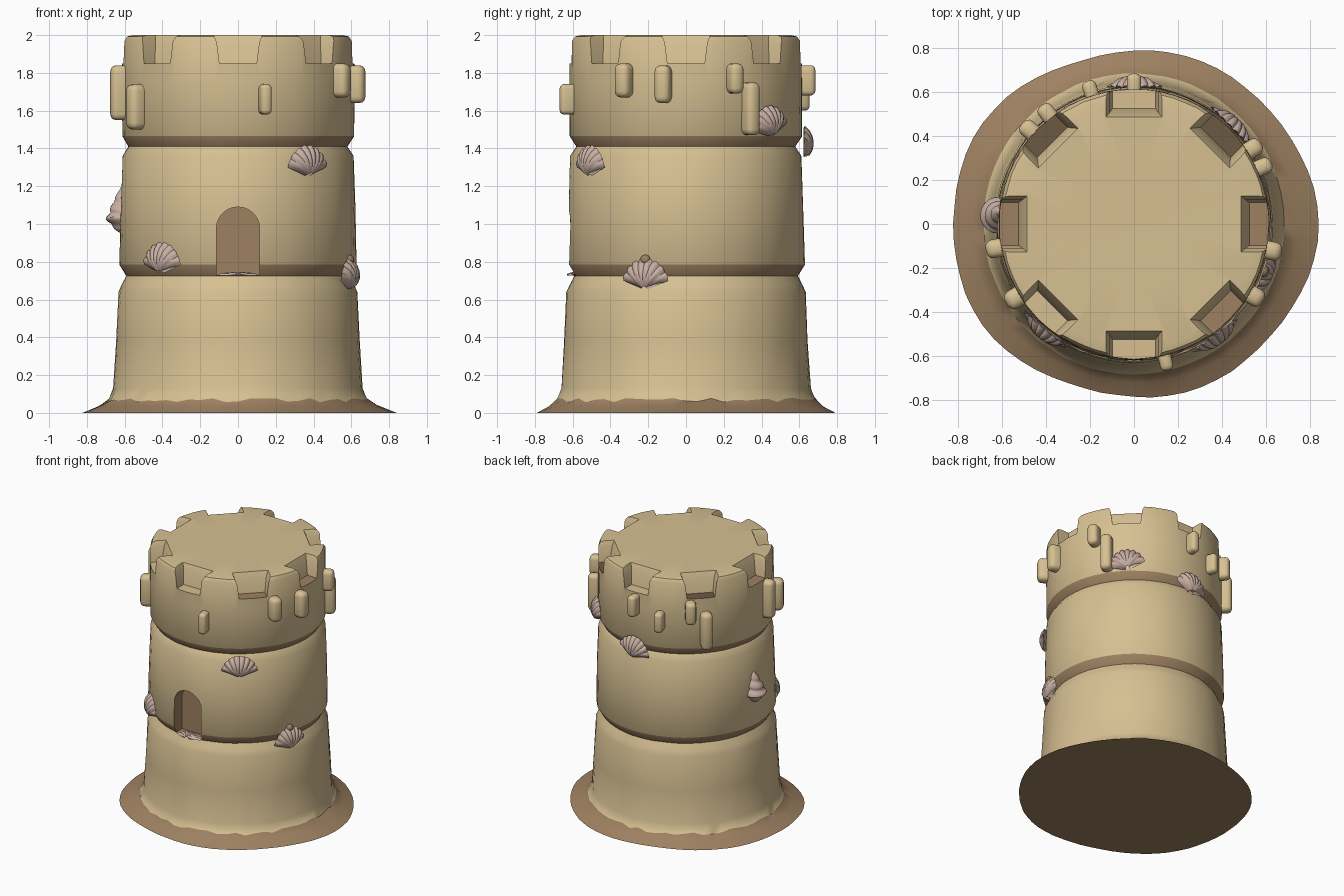
import bpy, bmesh, math, random
from mathutils import Vector

random.seed(4)
if "Cube" in bpy.data.objects:
    bpy.data.objects.remove(bpy.data.objects["Cube"], do_unlink=True)


def make_mat(name, rgb):
    m = bpy.data.materials.new(name)
    m.use_nodes = True
    m.diffuse_color = (*rgb, 1)
    m.node_tree.nodes["Principled BSDF"].inputs["Base Color"].default_value = (*rgb, 1)
    return m


SAND = make_mat("dry sand", (0.68, 0.53, 0.29))
WET = make_mat("wet sand", (0.34, 0.22, 0.12))
DARK = make_mat("dark wet sand", (0.15, 0.10, 0.055))
PINK = make_mat("pink shell", (0.58, 0.43, 0.37))
SANDS = [SAND, WET, DARK]


def activate(ob):
    bpy.ops.object.select_all(action='DESELECT')
    ob.select_set(True)
    bpy.context.view_layer.objects.active = ob


def finish(bm, name, mats, smooth=40):
    bmesh.ops.recalc_face_normals(bm, faces=bm.faces)
    me = bpy.data.meshes.new(name)
    bm.to_mesh(me)
    bm.free()
    for m in mats:
        me.materials.append(m)
    ob = bpy.data.objects.new(name, me)
    bpy.context.collection.objects.link(ob)
    if smooth:
        activate(ob)
        bpy.ops.object.shade_smooth_by_angle(angle=math.radians(smooth))
    return ob


def loft(bm, rows, closed=True):
    """Bridge rows of points with quads; returns faces row by row."""
    vs = [[bm.verts.new(p) for p in row] for row in rows]
    n = len(rows[0])
    faces = []
    for a, b in zip(vs, vs[1:]):
        faces.append([bm.faces.new((a[i], a[(i + 1) % n], b[(i + 1) % n], b[i]))
                      for i in range(n if closed else n - 1)])
    if closed:
        bm.faces.new(vs[0][::-1])
        bm.faces.new(vs[-1])
    return faces


def place(ob, deg, radius, z, roll=0, pitch=0):
    """Put an object on the wall, its local +y pointing outward."""
    a = math.radians(deg)
    ob.location = (radius * math.cos(a), radius * math.sin(a), z)
    ob.rotation_euler = (math.radians(pitch), math.radians(roll), a - math.pi / 2)


# Tower body: (radius, height, material index of the band above)
PROFILE = [(0.81, 0.0, 1), (0.735, 0.035, 1), (0.685, 0.068, 0), (0.66, 0.13, 0),
           (0.645, 0.38, 0), (0.632, 0.64, 0), (0.615, 0.68, 0), (0.592, 0.725, 1),
           (0.628, 0.785, 0), (0.622, 1.08, 0), (0.612, 1.36, 0), (0.58, 1.41, 1),
           (0.614, 1.465, 0), (0.616, 1.75, 0), (0.613, 1.97, 0), (0.60, 1.993, 0),
           (0.57, 2.0, 0), (0.3, 1.998, 0)]
SEG = 64
bm = bmesh.new()
rows = []
for k, (r, z, _) in enumerate(PROFILE):
    row = []
    for i in range(SEG):
        a = 2 * math.pi * i / SEG
        rr, zz = r + random.uniform(-0.002, 0.002), z
        if k < 2:      # uneven spread of the base
            rr += (0.022 * math.cos(2 * a) + 0.01 * math.cos(5 * a)) / (k + 1)
        if k == 2:     # ragged wet line
            zz += random.uniform(-0.012, 0.012)
        row.append((rr * math.cos(a), rr * math.sin(a), zz))
    rows.append(row)
for band, (_, _, mi) in zip(loft(bm, rows), PROFILE):
    for f in band:
        f.material_index = mi
bm.faces.ensure_lookup_table()
bm.faces[-2].material_index = 1    # underside
tower = finish(bm, "tower", SANDS, smooth=0)


def cut(cutter):
    cutter.hide_render = True
    mod = tower.modifiers.new("cut", 'BOOLEAN')
    mod.operation = 'DIFFERENCE'
    mod.solver = 'EXACT'
    mod.object = cutter
    activate(tower)
    bpy.ops.object.modifier_apply(modifier=mod.name)
    bpy.data.objects.remove(cutter, do_unlink=True)


# Battlement gaps, tapering downward
FLOORS = {0: 1, 45: 2, 135: 2, 180: 1, 315: 1}
for deg in range(0, 360, 45):
    bm = bmesh.new()
    ring = lambda w, inner, z: [(-w, inner, z), (w, inner, z), (w, 0.75, z), (-w, 0.75, z)]
    loft(bm, [ring(0.098, 0.525, 1.85), ring(0.112, 0.505, 1.96), ring(0.14, 0.475, 2.03)])
    bm.faces.ensure_lookup_table()
    for f in bm.faces:
        if f.calc_center_median().z < 1.86:
            f.material_index = FLOORS.get(deg, 0)
    gap = finish(bm, "gap_cutter", SANDS, smooth=0)
    place(gap, deg, 0, 0)
    bpy.context.view_layer.update()
    cut(gap)

# Arched doorway
arch = [(-0.115, 0.73), (0.115, 0.73)]
for i in range(13):
    a = math.pi * i / 12
    arch.append((0.115 * math.cos(a), 0.975 + 0.115 * math.sin(a)))
bm = bmesh.new()
loft(bm, [[(x, y, z) for x, z in arch] for y in (-0.8, -0.52)])
for f in bm.faces:
    f.material_index = 1
cut(finish(bm, "door_cutter", SANDS, smooth=0))
activate(tower)
bpy.ops.object.shade_smooth_by_angle(angle=math.radians(40))

# Sand drips: (angle, bottom, top, width)
DRIPS = [(190, 1.55, 1.84, 0.085), (212, 1.5, 1.74, 0.09), (-77, 1.58, 1.74, 0.06),
         (-11, 1.64, 1.84, 0.085), (-31, 1.67, 1.85, 0.085), (24, 1.69, 1.85, 0.075),
         (32.5, 1.47, 1.75, 0.08), (90, 1.68, 1.84, 0.065), (108, 1.6, 1.75, 0.065),
         (128, 1.67, 1.84, 0.075), (138, 1.47, 1.75, 0.08)]
for deg, lo, hi, w in DRIPS:
    bm = bmesh.new()
    bmesh.ops.create_cube(bm, size=1)
    bmesh.ops.scale(bm, vec=Vector((w, 0.11, hi - lo)), verts=bm.verts)
    bmesh.ops.bevel(bm, geom=bm.edges[:], offset=w * 0.38, segments=3,
                    profile=0.5, affect='EDGES')
    place(finish(bm, "sand_drip", [SAND], 60), deg, 0.63, (lo + hi) / 2)


def fan_shell(name, width=0.25, height=0.16, depth=0.05):
    """Ribbed fan with its hinge at the bottom and its rim at the top."""
    ribs, per, spread = 8, 4, math.radians(72)
    n = ribs * per
    rows = []
    for k in range(1, 9):
        t = k / 8
        row = []
        for i in range(n + 1):
            s = 2 * i / n - 1
            rib = abs(math.sin(math.pi * i / per))
            rr = t * (1 + 0.06 * rib * t)
            bulge = math.sin(math.pi * min(1, 0.08 + 0.92 * t)) ** 0.7 * (1 - s ** 4)
            row.append((rr * math.sin(s * spread) * width / 2 / math.sin(spread),
                        depth * bulge + 0.008 * rib * t,
                        rr * math.cos(s * spread) * height - height / 2))
        rows.append(row)
    bm = bmesh.new()
    loft(bm, rows, closed=False)
    bmesh.ops.holes_fill(bm, edges=[e for e in bm.edges if e.is_boundary], sides=0)
    return finish(bm, name, [PINK], 50)


# Fan shells: (angle, height, roll)
for deg, z, roll in [(-54, 1.33, 0), (-130, 0.815, 0), (-20, 0.73, 0),
                     (45, 1.54, 8), (90, 1.43, -10)]:
    place(fan_shell("fan_shell"), deg, 0.622, z, roll)
# Shell lying as a doorstep
place(fan_shell("doorstep_shell", 0.2, 0.1, 0.015), -90, 0.585, 0.728, pitch=90)

# Small peg above one fan shell
bm = bmesh.new()
bmesh.ops.create_uvsphere(bm, u_segments=12, v_segments=8, radius=0.028)
place(finish(bm, "sand_pebble", [WET], 60), -20, 0.625, 0.81)

# Spiral shell: stacked whorls, pointed at both ends
bm = bmesh.new()
rows = []
for k in range(33):
    t = k / 32
    body = 0.085 * min(1, t / 0.3) ** 0.7 * min(1, (1 - t) / 0.7) ** 0.8 + 0.003
    row = []
    for i in range(20):
        a = 2 * math.pi * i / 20
        whorl = 1 - 0.16 * abs(math.cos(math.pi * 4 * t + a / 2)) ** 4
        row.append((body * whorl * math.cos(a), body * whorl * math.sin(a), 0.25 * t - 0.11))
    rows.append(row)
loft(bm, rows)
place(finish(bm, "spiral_shell", [PINK], 50), 176, 0.615, 1.06, roll=6)
